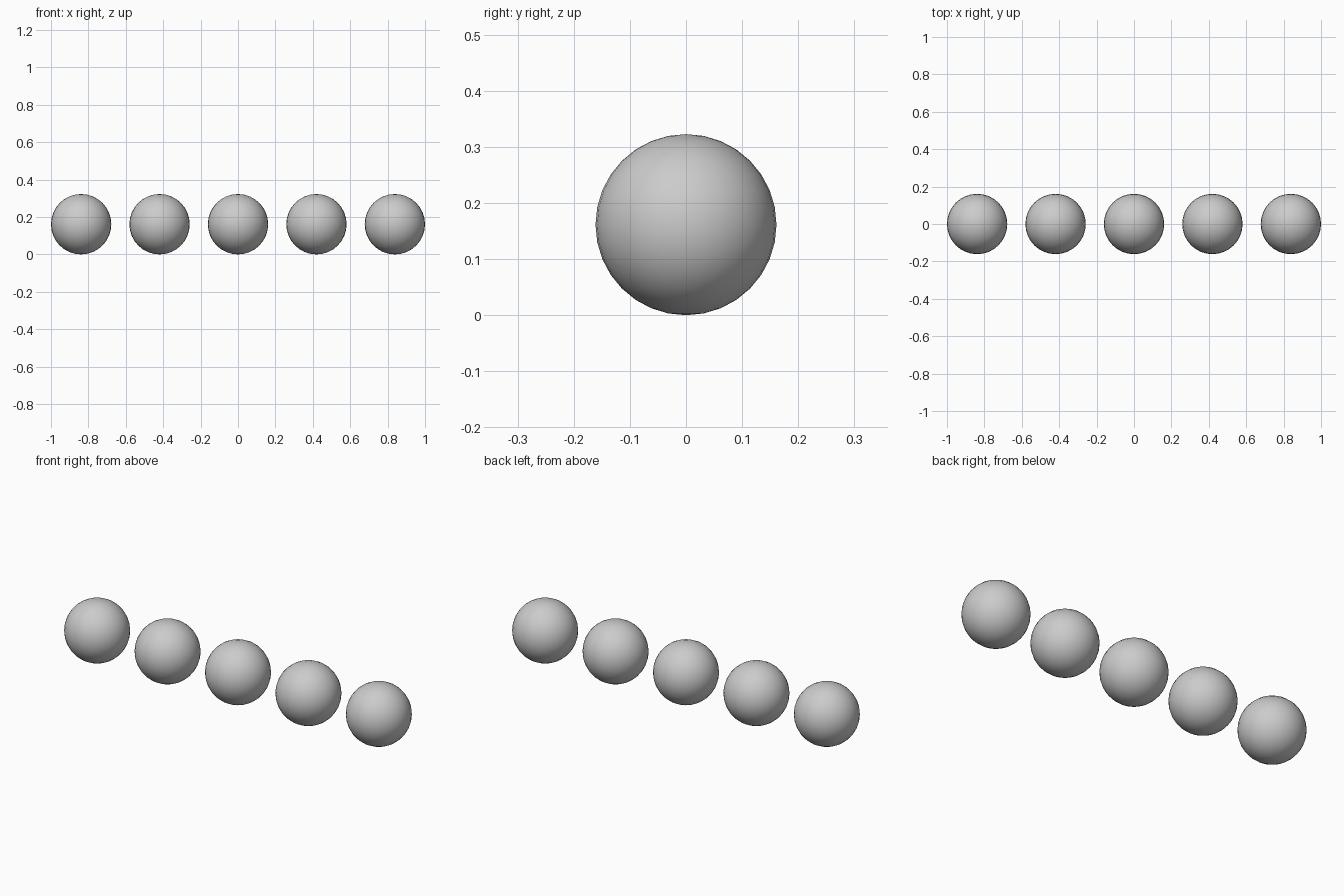
import bpy

if "Cube" in bpy.data.objects:
    bpy.data.objects.remove(bpy.data.objects["Cube"])

RADIUS = 0.1613
SPACING = (1.0 - RADIUS) / 2

# Row of five separate smooth balls resting on the ground plane
for i in range(5):
    bpy.ops.mesh.primitive_uv_sphere_add(
        segments=32, ring_count=16, radius=RADIUS,
        location=((i - 2) * SPACING, 0, RADIUS))
    ball = bpy.context.object
    ball.name = f"ball_{i + 1}"
    bpy.ops.object.shade_smooth()
